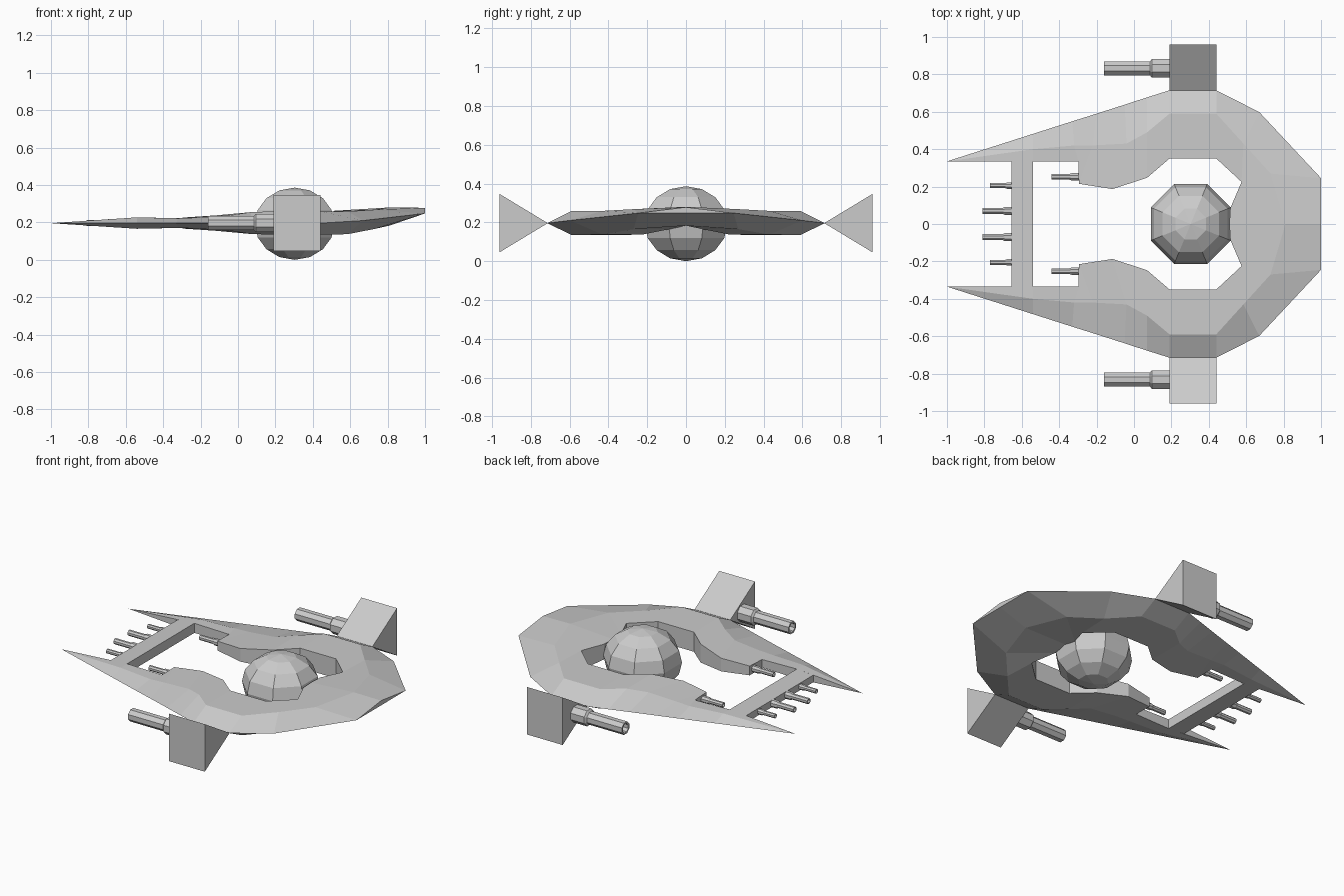
import bpy, bmesh
from math import radians
from mathutils import Matrix, Vector

if "Cube" in bpy.data.objects:
    bpy.data.objects.remove(bpy.data.objects["Cube"])


def finish(bm, name):
    bmesh.ops.remove_doubles(bm, verts=bm.verts, dist=0.0005)
    bmesh.ops.dissolve_degenerate(bm, edges=bm.edges, dist=0.0005)
    bmesh.ops.recalc_face_normals(bm, faces=bm.faces)
    mesh = bpy.data.meshes.new(name)
    bm.to_mesh(mesh)
    bm.free()
    obj = bpy.data.objects.new(name, mesh)
    bpy.context.collection.objects.link(obj)
    return obj


def loft(name, rings, closed=False):
    """Skin a row of equal cross-sections; optionally join last to first."""
    bm = bmesh.new()
    rows = [[bm.verts.new(p) for p in ring] for ring in rings]
    n = len(rows[0])
    pairs = list(zip(rows, rows[1:]))
    if closed:
        pairs.append((rows[-1], rows[0]))
    else:
        bm.faces.new(rows[0])
        bm.faces.new(rows[-1])
    for a, b in pairs:
        for i in range(n):
            j = (i + 1) % n
            bm.faces.new((a[i], a[j], b[j], b[i]))
    return finish(bm, name)


def gun(name, tip, neck, base, y, r_barrel, r_sleeve, z=0.197):
    """Eight-sided hollow barrel along x with a thicker sleeve at its root."""
    profile = [(base, r_sleeve), (neck + 0.01, r_sleeve), (neck, r_barrel),
               (tip, r_barrel), (tip, r_barrel * 0.72), (tip + r_barrel * 2, r_barrel * 0.72)]
    rings = []
    for x, r in profile:
        ring = []
        for k in range(8):
            v = Matrix.Rotation(radians(22.5 + 45 * k), 3, 'X') @ Vector((0, r, 0))
            ring.append((x, y + v.y, z + v.z))
        rings.append(ring)
    return loft(name, rings)


# Hull: outer edge xyz, ridge xy, inner edge xy, top z, bottom z (nose to tail)
stations = [
    (-0.54, 0.482, 0.196, -0.54, 0.40, -0.54, 0.335, 0.227, 0.166),
    (-0.33, 0.549, 0.196, -0.32, 0.42, -0.297, 0.335, 0.222, 0.171),
    (-0.20, 0.590, 0.196, -0.22, 0.42, -0.295, 0.215, 0.226, 0.167),
    (-0.05, 0.638, 0.196, -0.04, 0.43, -0.115, 0.187, 0.238, 0.155),
    (0.07, 0.677, 0.196, 0.07, 0.49, 0.07, 0.247, 0.255, 0.138),
    (0.19, 0.715, 0.196, 0.19, 0.59, 0.19, 0.35, 0.259, 0.135),
    (0.44, 0.715, 0.196, 0.44, 0.59, 0.44, 0.35, 0.259, 0.135),
    (0.67, 0.598, 0.210, 0.585, 0.43, 0.575, 0.225, 0.259, 0.137),
    (1.00, 0.245, 0.248, 0.73, 0.27, 0.515, 0.085, 0.268, 0.165),
    (1.00, 0.0, 0.278, 0.81, 0.0, 0.51, 0.0, 0.28, 0.183),
]


def section(s, side):
    ox, oy, oz, rx, ry, ix, iy, zt, zb = s
    oz2 = oz if oy else oz - 0.03
    zi = min(zt, 0.262)
    pts = [(ox, oy, oz), (rx, ry, zt), (ix, iy, zi), (ix, iy, zb), (rx, ry, zb), (ox, oy, oz2)]
    return [(x, y * side, z) for x, y, z in pts]


nose = [[(-1.0, 0.335 * s, 0.196)] * 6 for s in (1, -1)]
half = [section(s, 1) for s in stations]
other = [section(s, -1) for s in stations[:-1]]
bm = bmesh.new()
rows = [[bm.verts.new(p) for p in ring]
        for ring in [nose[0]] + half + other[::-1] + [nose[1]]]
for a, b in zip(rows, rows[1:]):
    for i in range(6):
        j = (i + 1) % 6
        bm.faces.new((a[i], a[j], b[j], b[i]))
finish(bm, "hull")

# Cross bar between the two prongs
loft("cross_bar", [[(-0.655, y, 0.174), (-0.54, y, 0.166), (-0.54, y, 0.227), (-0.655, y, 0.219)]
                   for y in (-0.336, 0.336)])

# Faceted ball cabin in the ring
bm = bmesh.new()
bmesh.ops.create_uvsphere(bm, u_segments=8, v_segments=8, radius=1)
bmesh.ops.transform(bm, verts=bm.verts,
                    matrix=Matrix.Translation((0.303, 0, 0.193)) @ Matrix.Diagonal((0.231, 0.231, 0.193, 1))
                    @ Matrix.Rotation(radians(22.5), 4, 'Z'))
finish(bm, "ball_cabin")

# Side pods, side guns, arm guns and bar guns on both sides
for side, tag in ((1, "left"), (-1, "right")):
    loft(f"side_pod_{tag}", [[(x, 0.712 * side, 0.196), (x, 0.96 * side, 0.046), (x, 0.96 * side, 0.346)]
                             for x in (0.19, 0.44)])
    gun(f"side_gun_{tag}", -0.16, 0.085, 0.20, 0.832 * side, 0.040, 0.053)
    gun(f"arm_gun_{tag}", -0.44, -0.345, -0.28, 0.252 * side, 0.016, 0.021)
    gun(f"bar_gun_inner_{tag}", -0.81, -0.70, -0.645, 0.070 * side, 0.018, 0.024)
    gun(f"bar_gun_outer_{tag}", -0.77, -0.69, -0.645, 0.205 * side, 0.014, 0.018)
